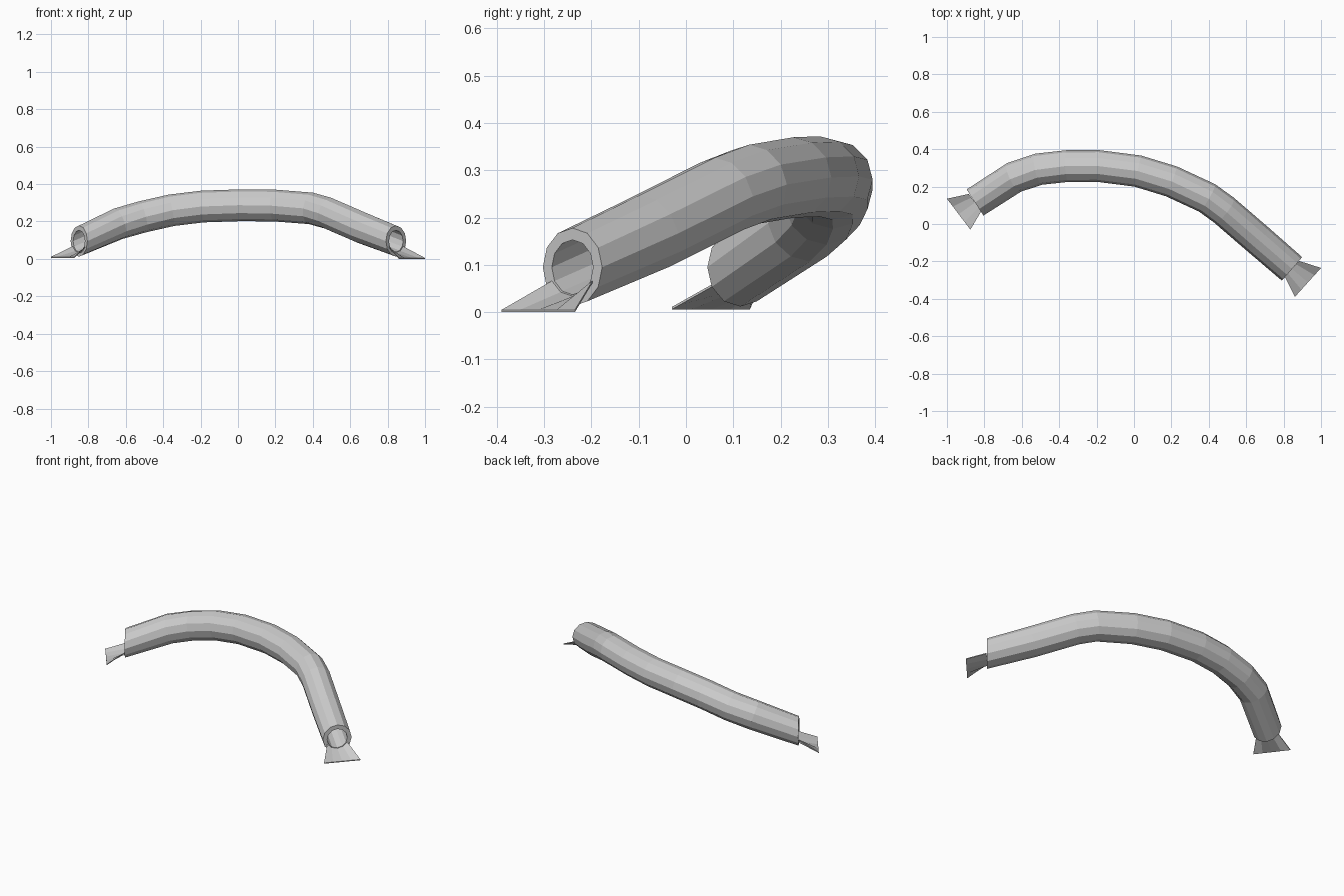
import bpy, bmesh, math
from mathutils import Vector

if "Cube" in bpy.data.objects:
    bpy.data.objects.remove(bpy.data.objects["Cube"])

UP = Vector((0, 0, 1))
SIDES = 12
# Centre line of the pipe, from the left mouth to the right mouth
PATH = [Vector(p) for p in (
    (-0.85, 0.115, 0.095), (-0.64, 0.25, 0.188), (-0.51, 0.293, 0.225),
    (-0.355, 0.31, 0.26), (-0.19, 0.31, 0.28), (0.02, 0.283, 0.287),
    (0.20, 0.228, 0.285), (0.39, 0.14, 0.27), (0.48, 0.075, 0.245),
    (0.66, -0.08, 0.167), (0.845, -0.24, 0.095))]


def finish(name, bm):
    bmesh.ops.recalc_face_normals(bm, faces=bm.faces)
    mesh = bpy.data.meshes.new(name)
    bm.to_mesh(mesh)
    bm.free()
    obj = bpy.data.objects.new(name, mesh)
    bpy.context.collection.objects.link(obj)
    return obj


def ring(bm, i, radius):
    """Cross-section square to the path; both mouths are cut vertically."""
    last = len(PATH) - 1
    a = (PATH[i] - PATH[max(i - 1, 0)]).normalized()
    b = (PATH[min(i + 1, last)] - PATH[i]).normalized()
    t = a + b
    if i in (0, last):
        t.z = 0
    t.normalize()
    side = t.cross(UP).normalized()
    up = side.cross(t)
    verts = []
    for k in range(SIDES):
        w = math.tau * k / SIDES
        verts.append(bm.verts.new(PATH[i] + radius * (math.cos(w) * side + math.sin(w) * up)))
    return verts


def bridge(bm, r1, r2):
    for k in range(len(r1)):
        n = (k + 1) % len(r1)
        bm.faces.new((r1[k], r1[n], r2[n], r2[k]))


# Hollow pipe: outer skin forward, inner skin back, closed at the rims
bm = bmesh.new()
n = len(PATH)
loops = [ring(bm, i, 0.083 if i in (0, n - 1) else 0.085) for i in range(n)]
loops += [ring(bm, i, 0.058) for i in reversed(range(n))]
for r1, r2 in zip(loops, loops[1:] + loops[:1]):
    bridge(bm, r1, r2)
finish("tunnel_pipe", bm)


def lip(name, mouth, edge_a, edge_b, thick=0.005):
    """Sheet that flattens from the lower arc of the mouth to a straight edge."""
    a, b = Vector(edge_a), Vector(edge_b)
    side = (b - a).normalized()
    bm = bmesh.new()
    sections = []
    for j in range(5):
        f = j / 4
        w = math.radians(-60 + 120 * f)
        arc = mouth + 0.066 * (math.sin(w) * side - math.cos(w) * UP)
        edge = a.lerp(b, f)
        low = UP * thick
        sections.append([bm.verts.new(v) for v in (arc, edge, edge + low, arc + low)])
    for s1, s2 in zip(sections, sections[1:]):
        bridge(bm, s1, s2)
    bm.faces.new(sections[0])
    bm.faces.new(sections[-1])
    finish(name, bm)


# Flared lips at the two mouths
lip("right_lip", PATH[-1], (0.86, -0.39, 0), (1.0, -0.235, 0))
lip("left_lip", PATH[0], (-0.875, -0.03, 0.006), (-1.0, 0.135, 0.006))
